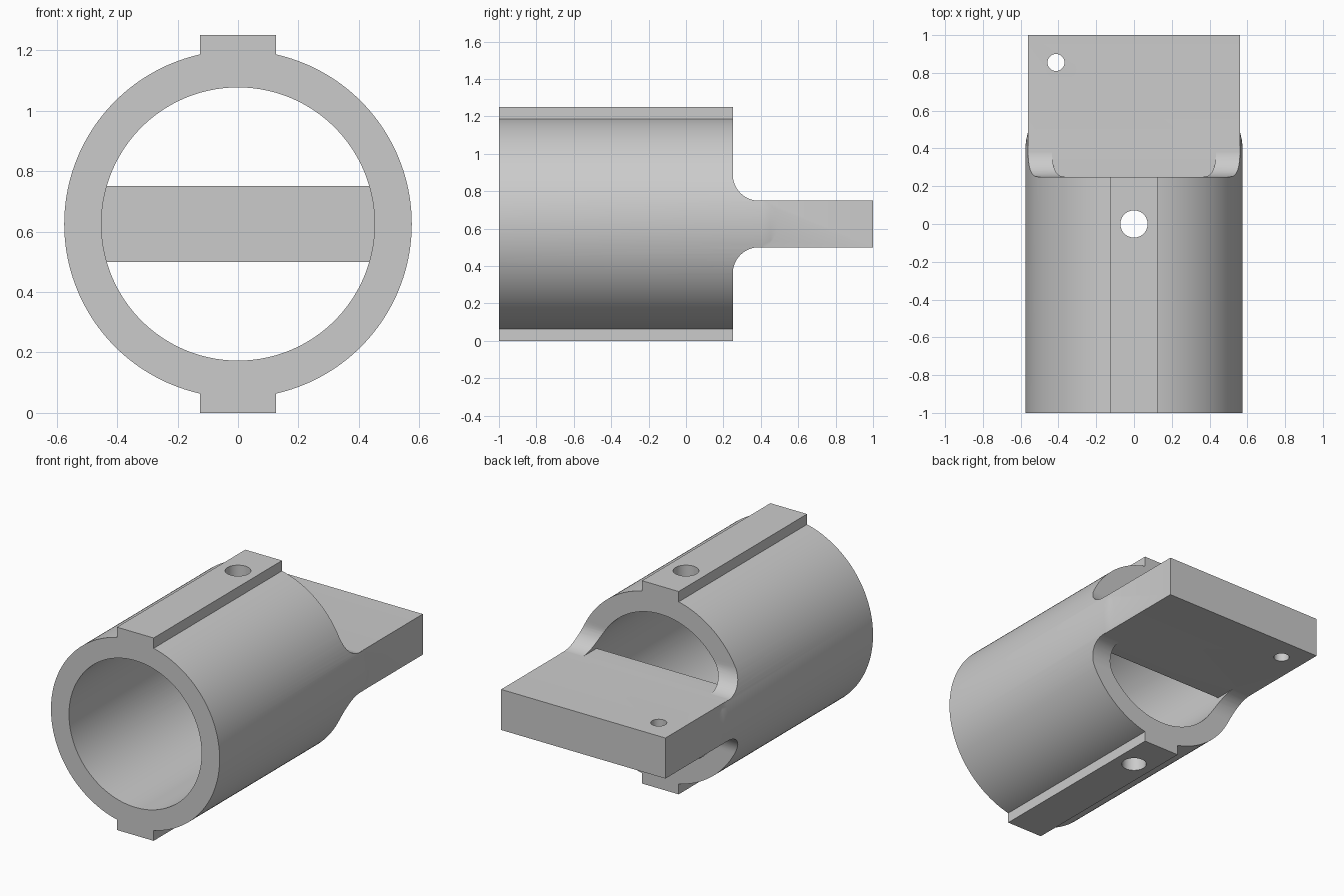
import bpy, bmesh, math
from mathutils import Matrix

cube = bpy.data.objects.get("Cube")
if cube:
    bpy.data.objects.remove(cube, do_unlink=True)

MID = 0.625          # height of the tube axis
OUTER, BORE = 0.575, 0.452
SHOULDER = 0.25      # where the full tube ends
FILLET = 0.14
HALF = 0.125         # half rib width and half tongue thickness

grey = bpy.data.materials.new("plain grey")
grey.use_nodes = True
grey.diffuse_color = (0.6, 0.6, 0.6, 1)
grey.node_tree.nodes["Principled BSDF"].inputs["Base Color"].default_value = (0.6, 0.6, 0.6, 1)


def make(name, bm):
    bmesh.ops.recalc_face_normals(bm, faces=bm.faces)
    mesh = bpy.data.meshes.new(name)
    bm.to_mesh(mesh)
    bm.free()
    mesh.materials.append(grey)
    obj = bpy.data.objects.new(name, mesh)
    bpy.context.collection.objects.link(obj)
    return obj


def box(name, x0, x1, y0, y1, z0, z1):
    bm = bmesh.new()
    bmesh.ops.create_cube(bm, size=1)
    bmesh.ops.scale(bm, vec=(x1 - x0, y1 - y0, z1 - z0), verts=bm.verts)
    bmesh.ops.translate(bm, vec=((x0 + x1) / 2, (y0 + y1) / 2, (z0 + z1) / 2), verts=bm.verts)
    return make(name, bm)


def turned(name, stations, segments=160):
    """Solid turned about the tube axis from (y, radius) stations."""
    bm = bmesh.new()
    angles = [math.tau * i / segments for i in range(segments)]
    rings = [[bm.verts.new((r * math.cos(a), y, MID + r * math.sin(a))) for a in angles]
             for y, r in stations]
    for a, b in zip(rings, rings[1:]):
        for i in range(segments):
            j = (i + 1) % segments
            bm.faces.new((a[i], a[j], b[j], b[i]))
    bm.faces.new(rings[0])
    bm.faces.new(rings[-1])
    return make(name, bm)


def pin(name, x, y, radius):
    bm = bmesh.new()
    bmesh.ops.create_cone(bm, cap_ends=True, segments=48, radius1=radius, radius2=radius,
                          depth=3, matrix=Matrix.Translation((x, y, MID)))
    return make(name, bm)


def side_prism(name, points):
    """Prism across x from a (y, z) outline."""
    bm = bmesh.new()
    face = bm.faces.new([bm.verts.new((-1, y, z)) for y, z in points])
    new = bmesh.ops.extrude_face_region(bm, geom=[face])["geom"]
    bmesh.ops.translate(bm, vec=(2, 0, 0), verts=[v for v in new if isinstance(v, bmesh.types.BMVert)])
    return make(name, bm)


def combine(target, tool, operation):
    mod = target.modifiers.new(operation.lower(), "BOOLEAN")
    mod.operation, mod.solver, mod.object = operation, "EXACT", tool
    bpy.context.view_layer.update()
    graph = bpy.context.evaluated_depsgraph_get()
    mesh = bpy.data.meshes.new_from_object(target.evaluated_get(graph))
    target.modifiers.clear()
    target.data = mesh
    bpy.data.objects.remove(tool, do_unlink=True)


# Outer barrel, easing into the tongue sides at the back
body = turned("slotted_tube_with_tongue",
              [(-1.1, OUTER), (0.41, OUTER), (0.45, 0.57), (0.5, 0.558)])

# Ribs along the top and bottom
combine(body, box("ribs", -HALF, HALF, -1.1, 0.3, 0, 2 * MID), "UNION")

# Side silhouette: square front, filleted step behind the shoulder
flat = HALF - 0.0005
upper = [(-1, 0.8), (SHOULDER, 0.8)]
for i in range(17):
    a = math.pi / 2 * i / 16
    upper.append((SHOULDER + FILLET * (1 - math.cos(a)), flat + FILLET * (1 - math.sin(a))))
upper.append((1.2, flat))
outline = [(y, MID + h) for y, h in upper] + [(y, MID - h) for y, h in reversed(upper)]
combine(body, side_prism("silhouette", outline), "INTERSECT")

# Bore through the barrel, then the flat tongue across it
combine(body, turned("bore", [(-1.3, BORE), (0.7, BORE)]), "DIFFERENCE")
combine(body, box("tongue", -0.56, 0.56, SHOULDER, 1, MID - HALF, MID + HALF), "UNION")

# Cross hole through both ribs and small hole in the tongue corner
combine(body, pin("cross_hole", 0, 0, 0.072), "DIFFERENCE")
combine(body, pin("corner_hole", -0.413, 0.855, 0.045), "DIFFERENCE")

bpy.ops.object.select_all(action="DESELECT")
body.select_set(True)
bpy.context.view_layer.objects.active = body
bpy.ops.object.shade_smooth_by_angle(angle=math.radians(25))
